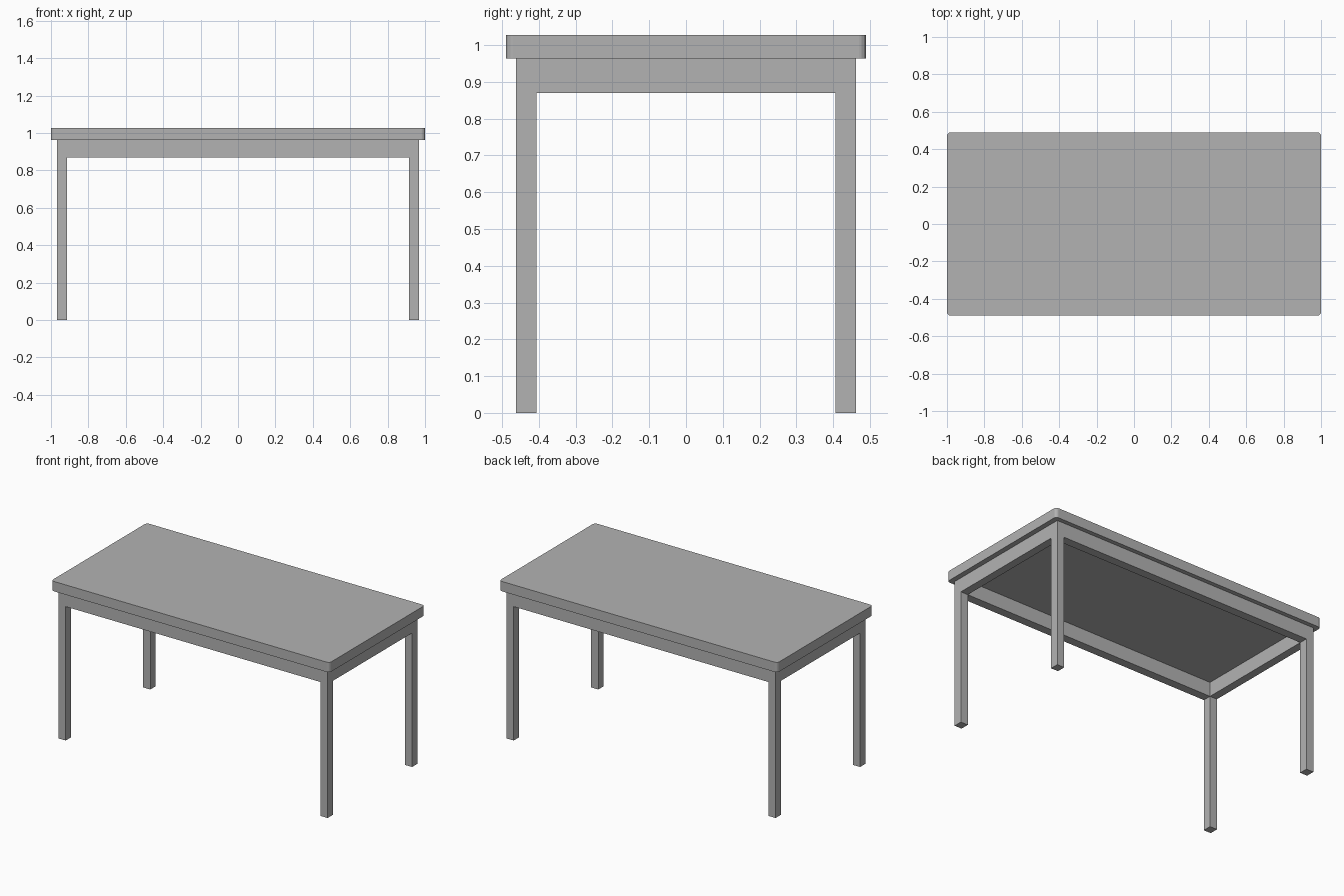
import bpy
import bmesh

cube = bpy.data.objects.get("Cube")
if cube:
    bpy.data.objects.remove(cube, do_unlink=True)

# One plain grey for the whole table
grey = bpy.data.materials.new("plain_grey")
grey.use_nodes = True
grey.diffuse_color = (0.45, 0.45, 0.45, 1)
grey.node_tree.nodes["Principled BSDF"].inputs["Base Color"].default_value = (0.45, 0.45, 0.45, 1)

HEIGHT = 1.027
TOP_UNDERSIDE = 0.963
APRON_BOTTOM = 0.87
HALF_X, HALF_Y = 1.0, 0.49
CORNER_RADIUS = 0.02
# Outer and inner faces of the legs and aprons
OUTER_X, INNER_X = 0.967, 0.915
OUTER_Y, INNER_Y = 0.462, 0.406


def make_object(name, bm):
    bmesh.ops.recalc_face_normals(bm, faces=bm.faces)
    mesh = bpy.data.meshes.new(name)
    bm.to_mesh(mesh)
    bm.free()
    mesh.materials.append(grey)
    obj = bpy.data.objects.new(name, mesh)
    bpy.context.collection.objects.link(obj)
    return obj


def extrude(bm, faces, dz):
    """Extrude a region of faces vertically."""
    result = bmesh.ops.extrude_face_region(bm, geom=faces, use_keep_orig=False)
    verts = [v for v in result["geom"] if isinstance(v, bmesh.types.BMVert)]
    bmesh.ops.translate(bm, verts=verts, vec=(0, 0, dz))


# Table top: slab with rounded vertical corners
bm = bmesh.new()
bmesh.ops.create_cube(bm, size=1)
bmesh.ops.scale(bm, verts=bm.verts, vec=(2 * HALF_X, 2 * HALF_Y, HEIGHT - TOP_UNDERSIDE))
bmesh.ops.translate(bm, verts=bm.verts, vec=(0, 0, (HEIGHT + TOP_UNDERSIDE) / 2))
uprights = [e for e in bm.edges if abs(e.verts[0].co.z - e.verts[1].co.z) > 0.01]
bmesh.ops.bevel(bm, geom=uprights, offset=CORNER_RADIUS, segments=4, profile=0.5, affect="EDGES")
make_object("table_top", bm)

# Frame: a rectangular apron ring, with legs drawn down flush from its corners
xs = (-OUTER_X, -INNER_X, INNER_X, OUTER_X)
ys = (-OUTER_Y, -INNER_Y, INNER_Y, OUTER_Y)
bm = bmesh.new()
grid = [[bm.verts.new((x, y, TOP_UNDERSIDE)) for y in ys] for x in xs]
top_ring = []
for i in range(3):
    for j in range(3):
        if (i, j) != (1, 1):
            corners = (grid[i][j], grid[i + 1][j], grid[i + 1][j + 1], grid[i][j + 1])
            top_ring.append(bm.faces.new(corners))

# Keep the upper ring and extrude a copy down to the apron's lower edge
result = bmesh.ops.extrude_face_region(bm, geom=top_ring, use_keep_orig=True)
lower_verts = [v for v in result["geom"] if isinstance(v, bmesh.types.BMVert)]
bmesh.ops.translate(bm, verts=lower_verts, vec=(0, 0, APRON_BOTTOM - TOP_UNDERSIDE))

# Legs
lower_faces = [f for f in result["geom"] if isinstance(f, bmesh.types.BMFace)]
for face in lower_faces:
    centre = face.calc_center_median()
    if abs(centre.x) > INNER_X and abs(centre.y) > INNER_Y:
        extrude(bm, [face], -APRON_BOTTOM)

# Merge flush faces so legs and aprons read as one piece
bmesh.ops.dissolve_limit(bm, angle_limit=0.01, verts=bm.verts, edges=bm.edges)
make_object("leg_and_apron_frame", bm)
